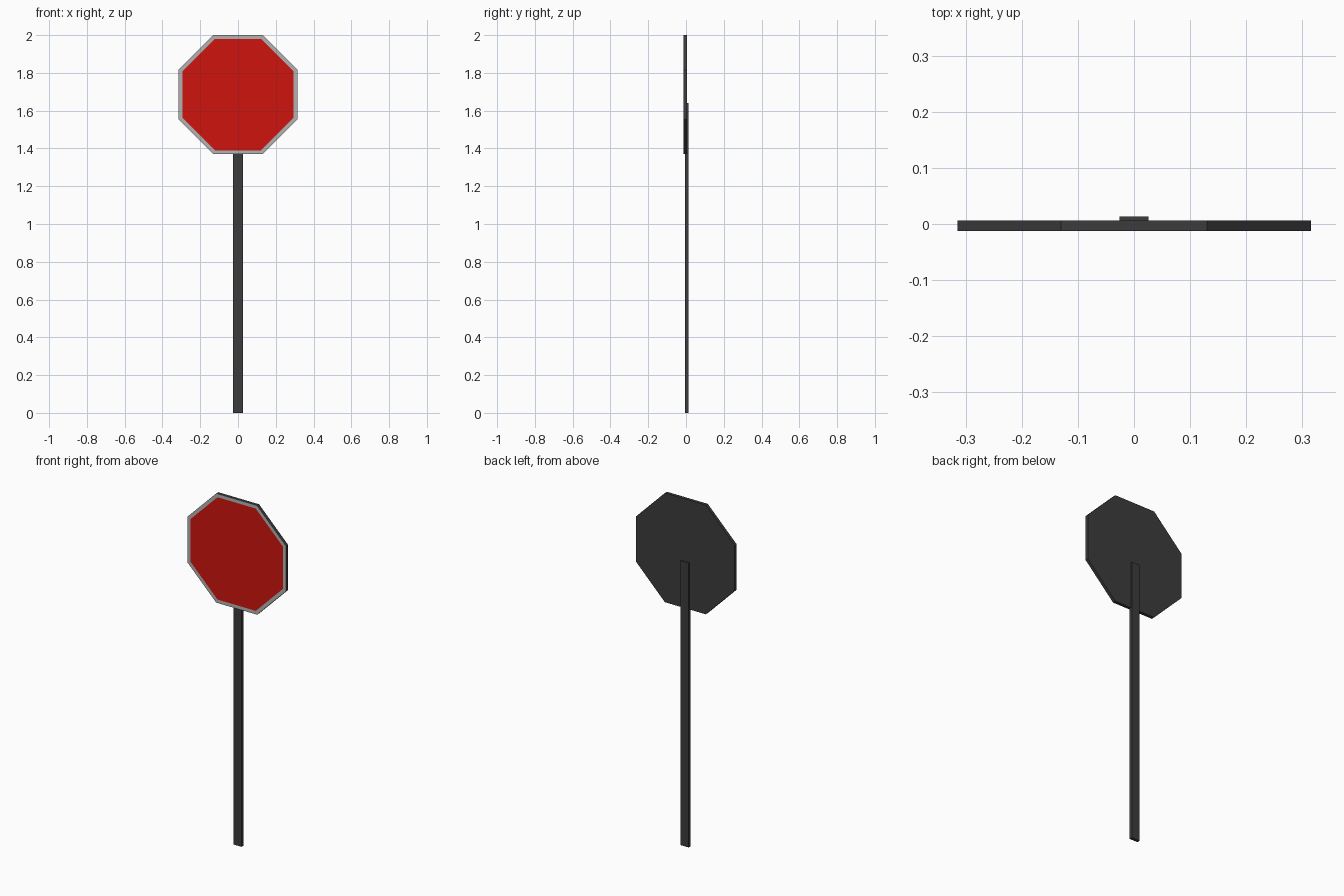
import bpy, bmesh, math

if "Cube" in bpy.data.objects:
    bpy.data.objects.remove(bpy.data.objects["Cube"])


def material(name, color):
    m = bpy.data.materials.new(name)
    m.diffuse_color = (*color, 1)
    m.use_nodes = True
    m.node_tree.nodes["Principled BSDF"].inputs["Base Color"].default_value = m.diffuse_color
    return m


def add_object(name, bm, materials):
    bmesh.ops.recalc_face_normals(bm, faces=bm.faces)
    mesh = bpy.data.meshes.new(name)
    bm.to_mesh(mesh)
    bm.free()
    for m in materials:
        mesh.materials.append(m)
    obj = bpy.data.objects.new(name, mesh)
    bpy.context.collection.objects.link(obj)
    return obj


dark = material("dark_metal", (0.045, 0.045, 0.045))
rim = material("rim_grey", (0.45, 0.45, 0.45))
red = material("sign_red", (0.62, 0.007, 0.004))

# Octagonal sign plate with a flat grey border around the red front
APOTHEM, CENTRE_Z = 0.315, 1.685
FRONT, BACK = -0.0125, 0.006
radius = APOTHEM / math.cos(math.pi / 8)
bm = bmesh.new()
ring = [bm.verts.new((radius * math.cos(a), FRONT, CENTRE_Z + radius * math.sin(a)))
        for a in (math.pi / 8 + i * math.pi / 4 for i in range(8))]
front = bm.faces.new(ring)
back = bmesh.ops.extrude_face_region(bm, geom=[front], use_keep_orig=True)
for v in back["geom"]:
    if isinstance(v, bmesh.types.BMVert):
        v.co.y = BACK
bmesh.ops.recalc_face_normals(bm, faces=bm.faces)
border = bmesh.ops.inset_region(bm, faces=[front], thickness=0.02, use_even_offset=True)
for f in border["faces"]:
    f.material_index = 1
front.material_index = 2
add_object("sign_plate", bm, [dark, rim, red])

# Flat post, partly let into the back of the plate
bm = bmesh.new()
bmesh.ops.create_cube(bm, size=1)
for v in bm.verts:
    v.co.x *= 0.052
    v.co.y = -0.004 if v.co.y < 0 else 0.0135
    v.co.z = (v.co.z + 0.5) * 1.64
add_object("post", bm, [dark])
